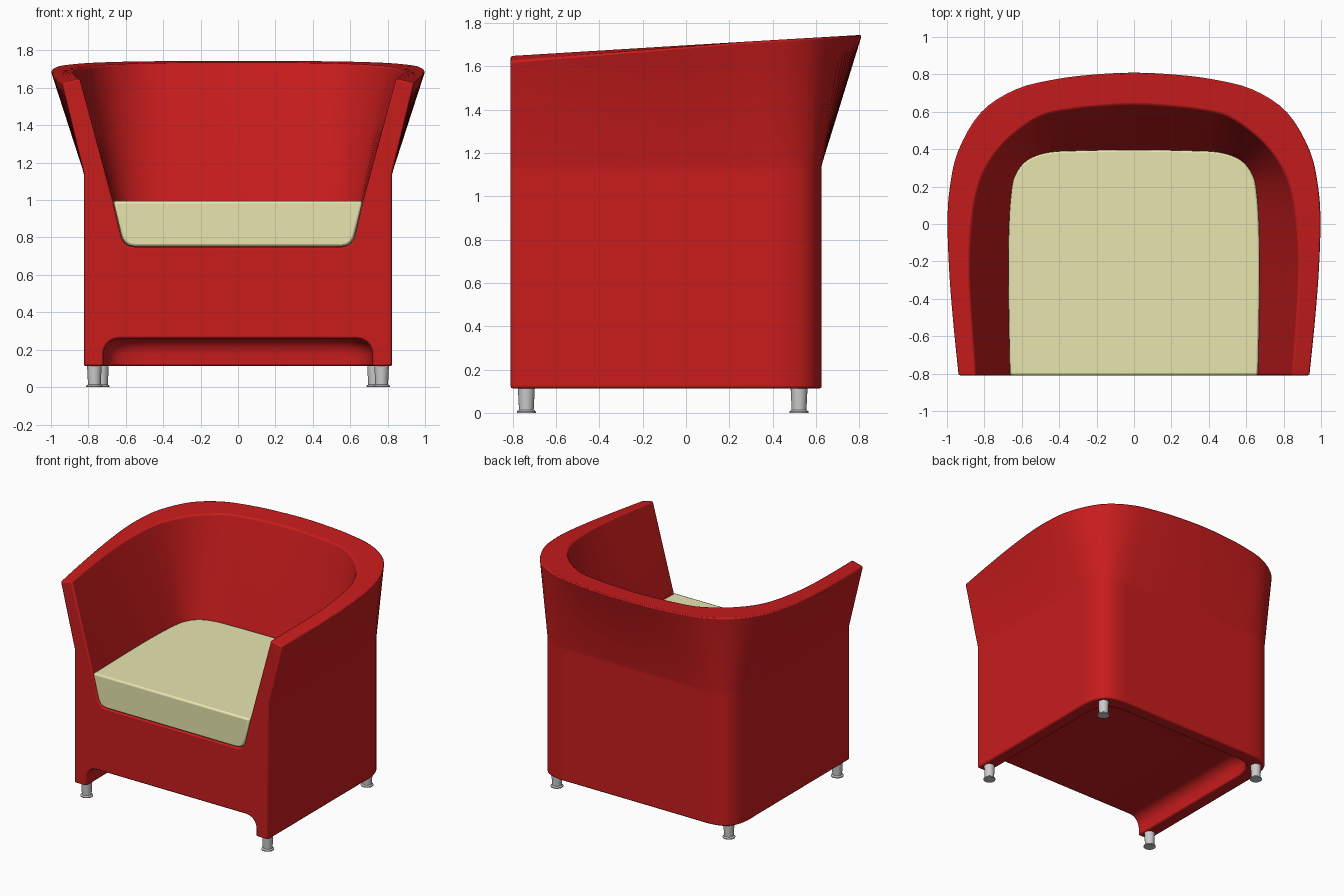
import bpy, bmesh, math
from mathutils import Vector

if "Cube" in bpy.data.objects:
    bpy.data.objects.remove(bpy.data.objects["Cube"])

FRONT = -0.81
BOTTOM = .113
# Right-half plan outlines, front tip to back centre
BASE = [(.823, FRONT), (.823, -.5), (.823, -.2), (.823, .1), (.823, .3), (.82, .46),
        (.77, .576), (.657, .622), (.45, .625), (.22, .625), (0, .625)]
RIM_OUT = [(.94, FRONT), (.967, -.55), (.99, -.27), (1.0, 0), (.988, .19), (.942, .39),
           (.818, .598), (.63, .722), (.41, .778), (.2, .803), (0, .812)]
RIM_IN = [(.845, FRONT), (.865, -.55), (.88, -.25), (.868, 0), (.835, .19), (.77, .335),
          (.66, .465), (.50, .575), (.34, .612), (.17, .63), (0, .638)]
SEAT = [(.668, FRONT), (.674, -.5), (.677, -.2), (.672, .02), (.662, .16), (.642, .26),
        (.577, .345), (.46, .388), (.30, .397), (.15, .4), (0, .402)]


def material(name, rgb):
    m = bpy.data.materials.new(name)
    m.diffuse_color = (*rgb, 1)
    m.use_nodes = True
    m.node_tree.nodes["Principled BSDF"].inputs["Base Color"].default_value = m.diffuse_color
    return m


def smooth_u(half, steps=4):
    """Mirror a half outline and smooth it with a Catmull-Rom spline."""
    pts = [Vector(p) for p in half]
    pts += [Vector((-p.x, p.y)) for p in reversed(pts[:-1])]
    ext = [2 * pts[0] - pts[1]] + pts + [2 * pts[-1] - pts[-2]]
    out = []
    for i in range(len(pts) - 1):
        a, b, c, d = ext[i:i + 4]
        for s in range(steps):
            t = s / steps
            out.append(.5 * (2 * b + (c - a) * t + (2 * a - 5 * b + 4 * c - d) * t * t
                             + (3 * b - a - 3 * c + d) * t ** 3))
    return out + [pts[-1]]


def inset(curve, d):
    """Shrink a U outline by d at the sides and back, keeping the front plane."""
    w = max(p.x for p in curve)
    depth = max(p.y for p in curve) - FRONT
    return [Vector((p.x * (1 - d / w), FRONT + (p.y - FRONT) * (1 - d / depth))) for p in curve]


def level(curve, z):
    return [(p.x, p.y, z) for p in curve]


def rim(curve, drop=0):
    """Sloped top edge, rising to the back."""
    return [(p.x, p.y, 1.65 + .095 * (p.y + .81) / 1.62 - drop * max(0, (.3 - p.y) / 1.11))
            for p in curve]


def finish(name, bm, mat=None, bevel=0):
    bmesh.ops.recalc_face_normals(bm, faces=bm.faces)
    me = bpy.data.meshes.new(name)
    bm.to_mesh(me)
    bm.free()
    ob = bpy.data.objects.new(name, me)
    bpy.context.collection.objects.link(ob)
    if mat:
        me.materials.append(mat)
    if bevel:
        b = ob.modifiers.new("Soft edges", 'BEVEL')
        b.width, b.segments = bevel, 2
        b.limit_method, b.angle_limit = 'ANGLE', math.radians(50)
    bpy.ops.object.select_all(action='DESELECT')
    ob.select_set(True)
    bpy.context.view_layer.objects.active = ob
    bpy.ops.object.shade_smooth_by_angle(angle=math.radians(32))
    return ob


def loft_u(name, rings, mat, bevel):
    """Loft U-shaped rings, cap both ends and close the flat front."""
    bm = bmesh.new()
    vs = [[bm.verts.new(p) for p in r] for r in rings]
    for a, b in zip(vs, vs[1:]):
        for i in range(len(a) - 1):
            bm.faces.new((a[i], a[i + 1], b[i + 1], b[i]))
    bm.faces.new(vs[0])
    bm.faces.new(vs[-1])
    bm.faces.new([r[0] for r in vs] + [r[-1] for r in reversed(vs)])
    return finish(name, bm, mat, bevel)


base, seat = smooth_u(BASE), smooth_u(SEAT)
rim_out, rim_in = smooth_u(RIM_OUT), smooth_u(RIM_IN)

# Rounded bottom of the seat well, floor upwards
WELL = [(.115, .75), (.085, .756), (.063, .772), (.048, .795), (.04, .825), (0, .995)]
well = [level(inset(seat, d), z) for d, z in WELL]

# Hollow underside with a rounded ceiling
R = .085
under = [level(inset(base, .103), BOTTOM)]
for k in range(6):
    a = k * math.pi / 10
    under.append(level(inset(base, .103 + R * (1 - math.cos(a))), .26 - R + R * math.sin(a)))

# Shell: well, inner wall, sloped rim, flared outer wall, straight base, underside
red = material("red_shell", (.58, .0115, .012))
loft_u("chair_shell",
       well + [rim(rim_in), rim(rim_out, .025), level(base, 1.14), level(base, 1.12),
               level(base, BOTTOM)] + under, red, .01)

# Cushion fitted to the well
cream = material("cream_cushion", (.81, .79, .43))
cushion = [level(inset(seat, d + .002), z + .002 * (z < .9)) for d, z in WELL]
loft_u("seat_cushion", cushion, cream, .013)


# Tapered legs with a small foot disc
def leg(name, x, y):
    profile = [(.04, .135), (.034, .014), (.044, .007), (.044, 0)]
    n = 20
    bm = bmesh.new()
    vs = [[bm.verts.new((x + r * math.cos(2 * math.pi * i / n),
                         y + r * math.sin(2 * math.pi * i / n), z)) for i in range(n)]
          for r, z in profile]
    for a, b in zip(vs, vs[1:]):
        for i in range(n):
            j = (i + 1) % n
            bm.faces.new((a[i], a[j], b[j], b[i]))
    bm.faces.new(vs[0])
    bm.faces.new(vs[-1])
    finish(name, bm)


for side, s in (("right", 1), ("left", -1)):
    leg("front_leg_" + side, s * .768, -.737)
    leg("back_leg_" + side, s * .73, .522)
